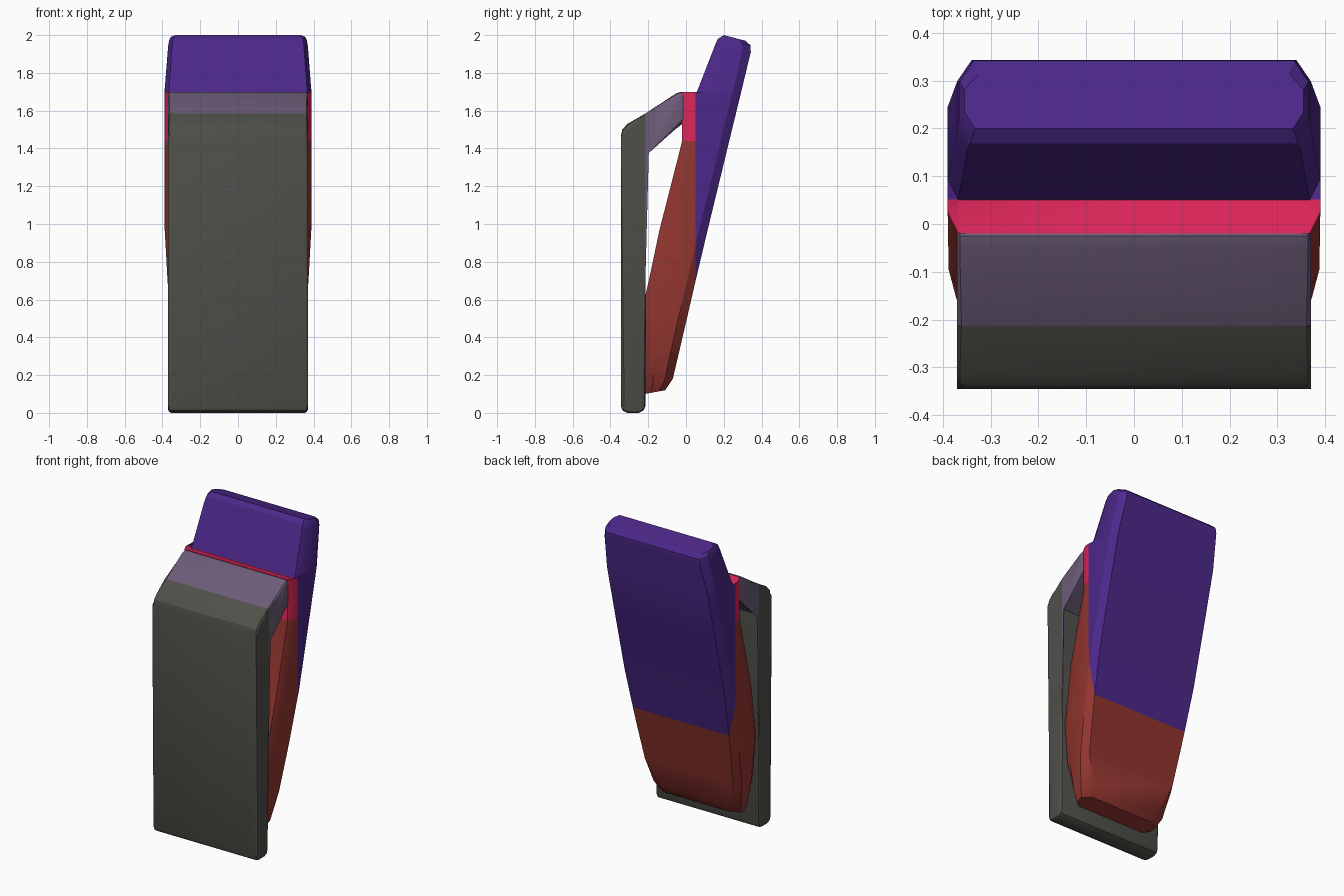
import bpy, bmesh
from math import radians
from mathutils import Vector

cube = bpy.data.objects.get("Cube")
if cube:
    bpy.data.objects.remove(cube, do_unlink=True)


def material(name, rgb):
    m = bpy.data.materials.new(name)
    m.use_nodes = True
    m.diffuse_color = (*rgb, 1)
    m.node_tree.nodes["Principled BSDF"].inputs["Base Color"].default_value = (*rgb, 1)
    return m


GREY = material("olive grey", (0.08, 0.08, 0.069))
MAUVE = material("mauve grey", (0.15, 0.107, 0.188))
RED = material("brick red", (0.296, 0.037, 0.03))
PINK = material("crimson pink", (0.716, 0.019, 0.102))
PURPLE = material("deep purple", (0.072, 0.021, 0.254))


def cut(bm, point, normal):
    """Split the faces along a plane so colours can change there."""
    bmesh.ops.bisect_plane(bm, geom=bm.verts[:] + bm.edges[:] + bm.faces[:],
                           plane_co=point, plane_no=normal, dist=0.0005)


def finish(bm, name, mats, rule):
    """Colour the faces by rule and turn the mesh into an object."""
    bmesh.ops.recalc_face_normals(bm, faces=bm.faces[:])
    for f in bm.faces:
        f.material_index = rule(f.calc_center_median())
    mesh = bpy.data.meshes.new(name)
    bm.to_mesh(mesh)
    bm.free()
    for m in mats:
        mesh.materials.append(m)
    ob = bpy.data.objects.new(name, mesh)
    bpy.context.collection.objects.link(ob)
    bpy.ops.object.select_all(action='DESELECT')
    ob.select_set(True)
    bpy.context.view_layer.objects.active = ob
    bpy.ops.object.shade_smooth_by_angle(angle=radians(28))
    return ob


# Front board with its folded-back top arm: a side profile extruded across x
HALF = 0.37
profile = [(-0.345, 0.035), (-0.335, 0.012), (-0.31, 0), (-0.25, 0), (-0.225, 0.012),
           (-0.215, 0.035), (-0.215, 1.385), (0, 1.545), (0, 1.685), (-0.025, 1.7),
           (-0.05, 1.693), (-0.215, 1.585), (-0.31, 1.53), (-0.338, 1.5), (-0.345, 1.46)]
bm = bmesh.new()
caps = []
for x in (-HALF, HALF):
    caps.append(bm.faces.new([bm.verts.new((x, y, z)) for y, z in profile]))
n = len(profile)
for i in range(n):
    j = (i + 1) % n
    a, b = caps[0].verts, caps[1].verts
    bm.faces.new((a[i], a[j], b[j], b[i]))
rim = list({e for c in caps for e in c.edges})
bmesh.ops.bevel(bm, geom=rim, offset=0.018, segments=2, profile=0.5, affect='EDGES')
cut(bm, (0, -0.214, 0), (0, 1, 0))
finish(bm, "front_board_and_arm", [GREY, MAUVE], lambda c: int(c.y > -0.2139))

# Leaning tongue: chamfered sections (front y, front z, back y, back z, half width)
sections = [
    (-0.22, 0.10, -0.11, 0.12, 0.28),
    (-0.22, 0.15, -0.07, 0.18, 0.31),
    (-0.22, 0.35, -0.03, 0.35, 0.345),
    (-0.22, 0.60, 0.028, 0.60, 0.366),
    (-0.197, 0.70, 0.051, 0.70, 0.373),
    (-0.14, 0.97, 0.115, 0.97, 0.388),
    (-0.02, 1.44, 0.229, 1.44, 0.39),
    (-0.02, 1.70, 0.29, 1.69, 0.39),
    (0.05, 1.68, 0.29, 1.691, 0.39),
    (0.155, 1.95, 0.343, 1.91, 0.37),
    (0.168, 1.98, 0.342, 1.945, 0.365),
    (0.20, 2.00, 0.315, 1.97, 0.355),
]


def ring(bm, yf, zf, yb, zb, w):
    front, back = Vector((0, yf, zf)), Vector((0, yb, zb))
    span = (back - front).length
    d = min(0.045, span * 0.3) / span
    inset = 0.022 if zf > 0.3 else 0.05
    half = [(w - inset, 0), (w, d), (w, 1 - d), (w - inset - 0.008, 1)]
    pts = half + [(-x, t) for x, t in reversed(half)]
    return [bm.verts.new(front.lerp(back, t) + Vector((x, 0, 0))) for x, t in pts]


bm = bmesh.new()
rings = [ring(bm, *s) for s in sections]
for lo, hi in zip(rings, rings[1:]):
    for i in range(8):
        j = (i + 1) % 8
        bm.faces.new((lo[i], lo[j], hi[j], hi[i]))
bm.faces.new(rings[0])
bm.faces.new(rings[-1])
cut(bm, (0, 0.051, 0), (0, 1, 0))
cut(bm, (0, 0, 1.44), (0, 0, 1))


def tongue_colour(c):
    if c.y > 0.0515 or c.z > 1.705:
        return 2
    return 1 if c.z > 1.4405 else 0


finish(bm, "leaning_tongue", [RED, PINK, PURPLE], tongue_colour)
